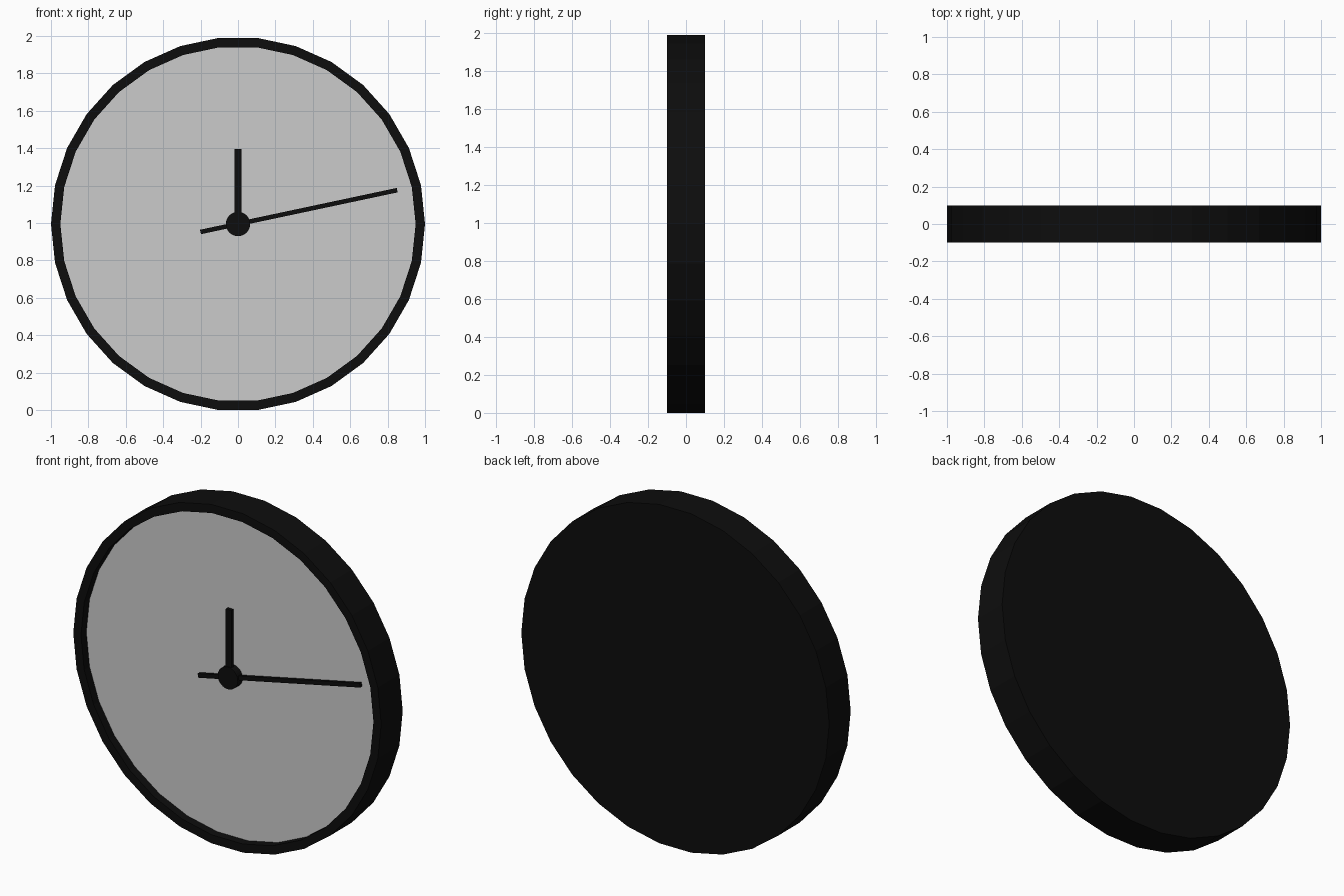
import bpy, bmesh, math
from mathutils import Matrix

if "Cube" in bpy.data.objects:
    bpy.data.objects.remove(bpy.data.objects["Cube"])

SIDES = 30
CZ = math.cos(math.pi / SIDES)   # centre height so a flat rests on the floor
FACE_Y = -0.05

black = bpy.data.materials.new("black")
black.diffuse_color = (0.004, 0.004, 0.004, 1)
black.use_nodes = True
black.node_tree.nodes["Principled BSDF"].inputs["Base Color"].default_value = black.diffuse_color


def finish(name, bm, mat=None):
    bmesh.ops.recalc_face_normals(bm, faces=bm.faces)
    me = bpy.data.meshes.new(name)
    bm.to_mesh(me)
    bm.free()
    ob = bpy.data.objects.new(name, me)
    bpy.context.collection.objects.link(ob)
    if mat:
        me.materials.append(mat)
    return ob


def ring(bm, r, y):
    return [bm.verts.new((r * math.cos(2 * math.pi * i / SIDES), y,
                          CZ + r * math.sin(2 * math.pi * i / SIDES)))
            for i in range(SIDES)]


def lathe(name, profile, mat=None, cap_start=True, cap_end=False):
    """Sweep (radius, y) points around the clock axis."""
    bm = bmesh.new()
    rings = [ring(bm, r, y) for r, y in profile]
    for a, b in zip(rings, rings[1:]):
        for i in range(SIDES):
            j = (i + 1) % SIDES
            bm.faces.new((a[i], a[j], b[j], b[i]))
    if cap_start:
        bm.faces.new(rings[0])
    if cap_end:
        bm.faces.new(rings[-1])
    return finish(name, bm, mat)


def hand(name, start, end, width, y0, y1, angle):
    """Flat bar along x, turned about the clock axis."""
    bm = bmesh.new()
    bmesh.ops.create_cube(bm, size=1)
    m = (Matrix.Translation((0, 0, CZ)) @ Matrix.Rotation(-math.radians(angle), 4, 'Y')
         @ Matrix.Translation(((start + end) / 2, (y0 + y1) / 2, 0))
         @ Matrix.Diagonal((end - start, y1 - y0, width, 1)))
    bmesh.ops.transform(bm, matrix=m, verts=bm.verts)
    return finish(name, bm, black)


# case: closed back, outer wall, front rim, recess wall
lathe("case", [(1, 0.1), (1, -0.1), (0.95, -0.1), (0.95, FACE_Y)], black)

# dial: grey disc closing the recess, front-facing
bm = bmesh.new()
f = bm.faces.new(ring(bm, 0.95, FACE_Y))
dial = finish("dial", bm)
if dial.data.polygons[0].normal.y > 0:
    dial.data.flip_normals()

# centre hub
lathe("hub", [(0.065, FACE_Y), (0.065, -0.095)], black, cap_end=True)

# hands
hand("hour_hand", 0, 0.4, 0.036, -0.088, -0.068, 90)
hand("minute_hand", -0.205, 0.87, 0.024, -0.085, -0.067, 12)
